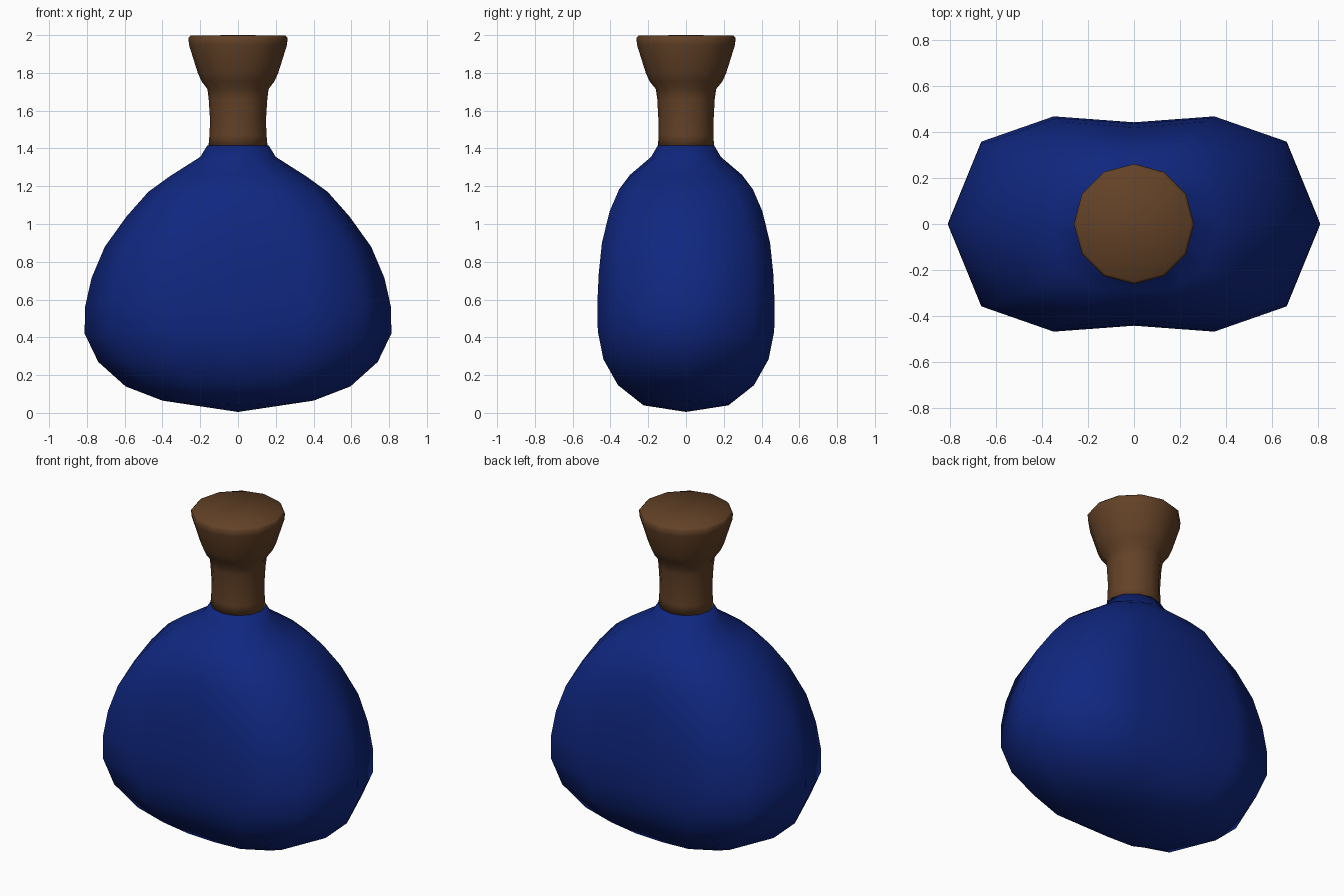
import bpy, bmesh, math

if "Cube" in bpy.data.objects:
    bpy.data.objects.remove(bpy.data.objects["Cube"])

def material(name, rgb):
    m = bpy.data.materials.new(name)
    m.diffuse_color = (*rgb, 1)
    m.use_nodes = True
    m.node_tree.nodes["Principled BSDF"].inputs["Base Color"].default_value = m.diffuse_color
    return m

blue = material("deep_blue", (0.005, 0.020, 0.215))
brown = material("brown", (0.125, 0.054, 0.020))

def loft(name, rings, mat, bottom, top):
    """Skin a stack of rings; close each end with a fan to a centre height."""
    bm = bmesh.new()
    loops = [[bm.verts.new(p) for p in r] for r in rings]
    n = len(loops[0])
    for a, b in zip(loops, loops[1:]):
        for i in range(n):
            j = (i + 1) % n
            bm.faces.new((a[i], a[j], b[j], b[i]))
    for loop, z in ((loops[0], bottom), (loops[-1], top)):
        c = bm.verts.new((0, 0, z))
        for i in range(n):
            bm.faces.new((loop[i], loop[(i + 1) % n], c))
    bmesh.ops.recalc_face_normals(bm, faces=bm.faces)
    me = bpy.data.meshes.new(name)
    bm.to_mesh(me)
    bm.free()
    me.materials.append(mat)
    for p in me.polygons:
        p.use_smooth = True
    ob = bpy.data.objects.new(name, me)
    bpy.context.collection.objects.link(ob)
    return ob

# Cross-sections: flattened flask with dented faces, and round neck
FLASK = [(1, 0), (0.82, 0.766), (0.432, 1), (0, 0.945)]
ROUND = [(1, 0), (0.866, 0.5), (0.5, 0.866), (0, 1)]

def section(rx, zx, ry, zy, t):
    q = [((a[0] * (1 - t) + b[0] * t) * rx, (a[1] * (1 - t) + b[1] * t) * ry,
          zx + (zy - zx) * k / 3) for k, (a, b) in enumerate(zip(FLASK, ROUND))]
    half = q + [(-x, y, z) for x, y, z in q[2::-1]]
    return half + [(x, -y, z) for x, y, z in half[5:0:-1]]

# Flask body: x radius, its height, y radius, its height, roundness
body = [(0.40, 0.065, 0.235, 0.04, 0.2), (0.595, 0.14, 0.36, 0.15, 0),
        (0.74, 0.27, 0.437, 0.29, 0), (0.812, 0.42, 0.467, 0.44, 0),
        (0.81, 0.56, 0.469, 0.60, 0), (0.775, 0.715, 0.462, 0.75, 0),
        (0.705, 0.88, 0.445, 0.91, 0), (0.59, 1.04, 0.41, 1.08, 0.1),
        (0.475, 1.17, 0.368, 1.185, 0.25), (0.365, 1.25, 0.305, 1.26, 0.5),
        (0.20, 1.355, 0.185, 1.355, 1), (0.163, 1.415, 0.15, 1.415, 1)]
loft("flask_body", [section(*r) for r in body], blue, 0.005, 1.415)

# Neck and flared stopper
neck = [(0.157, 0.148, 1.405), (0.151, 0.146, 1.47), (0.148, 0.146, 1.55),
        (0.155, 0.152, 1.66), (0.162, 0.160, 1.715), (0.193, 0.193, 1.755),
        (0.213, 0.213, 1.80), (0.26, 0.26, 1.95), (0.262, 0.262, 1.985),
        (0.25, 0.25, 1.998)]
loft("neck_and_stopper", [section(a, z, b, z, 1) for a, b, z in neck], brown, 1.405, 2.0)
